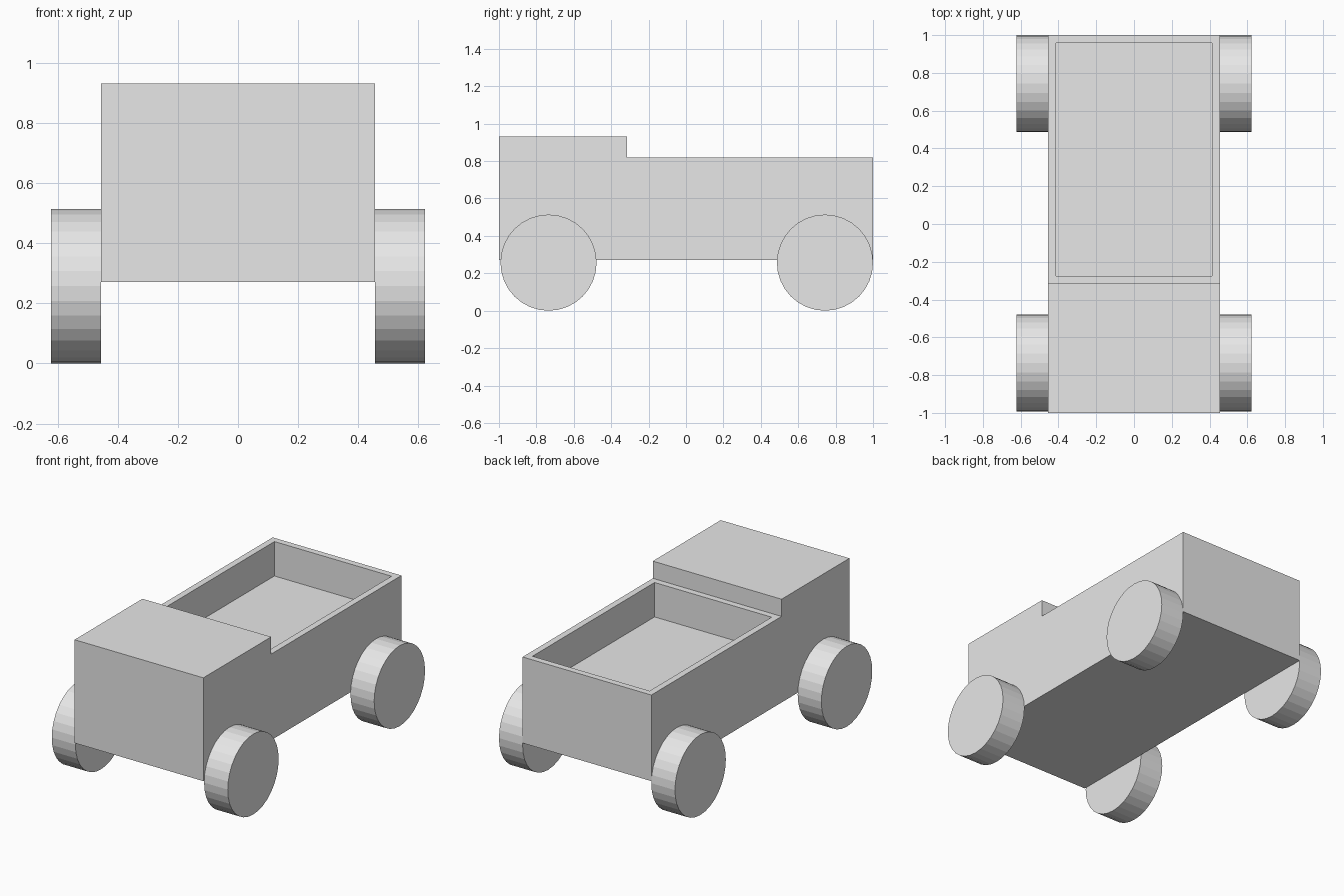
import bpy
import bmesh
import math

default_cube = bpy.data.objects.get("Cube")
if default_cube:
    bpy.data.objects.remove(default_cube, do_unlink=True)

# Single plain grey
grey = bpy.data.materials.new("plain grey")
grey.use_nodes = True
grey.diffuse_color = (0.8, 0.8, 0.8, 1)
grey.node_tree.nodes["Principled BSDF"].inputs["Base Color"].default_value = (0.8, 0.8, 0.8, 1)

HALF_WIDTH = 0.455
FLOOR, BED_TOP, CAB_TOP = 0.27, 0.82, 0.93
CAB_BACK = -0.315
RIM, BED_DEPTH = 0.058, 0.22
WHEEL_RADIUS, WHEEL_WIDTH = 0.257, 0.167

# Truck body: side profile extruded across the width
side_profile = [(-1, FLOOR), (1, FLOOR), (1, BED_TOP), (CAB_BACK, BED_TOP),
                (CAB_BACK, CAB_TOP), (-1, CAB_TOP)]
bm = bmesh.new()
side = bm.faces.new([bm.verts.new((-HALF_WIDTH, y, z)) for y, z in side_profile])
swept = bmesh.ops.extrude_face_region(bm, geom=[side])["geom"]
bmesh.ops.translate(bm, vec=(2 * HALF_WIDTH, 0, 0),
                    verts=[v for v in swept if isinstance(v, bmesh.types.BMVert)])
bmesh.ops.recalc_face_normals(bm, faces=bm.faces)

# Open cargo bed: inset the lower deck and sink it
deck = next(f for f in bm.faces
            if f.normal.z > 0.9 and abs(f.calc_center_median().z - BED_TOP) < 0.01)
bmesh.ops.inset_region(bm, faces=[deck], thickness=RIM)
bed = bmesh.ops.extrude_discrete_faces(bm, faces=[deck])["faces"][0]
bmesh.ops.translate(bm, vec=(0, 0, -BED_DEPTH), verts=bed.verts)
bmesh.ops.recalc_face_normals(bm, faces=bm.faces)

mesh = bpy.data.meshes.new("truck_body")
bm.to_mesh(mesh)
bm.free()
mesh.materials.append(grey)
body = bpy.data.objects.new("truck_body", mesh)
bpy.context.collection.objects.link(body)

# Four flat-faceted wheels flush against the body sides
for end, y in (("front", -0.735), ("rear", 0.743)):
    for name, sign in (("left", 1), ("right", -1)):
        bpy.ops.mesh.primitive_cylinder_add(
            vertices=32, radius=WHEEL_RADIUS, depth=WHEEL_WIDTH,
            location=(sign * (HALF_WIDTH + WHEEL_WIDTH / 2), y, WHEEL_RADIUS),
            rotation=(0, math.pi / 2, 0))
        wheel = bpy.context.object
        wheel.name = f"{end}_{name}_wheel"
        wheel.data.materials.append(grey)
